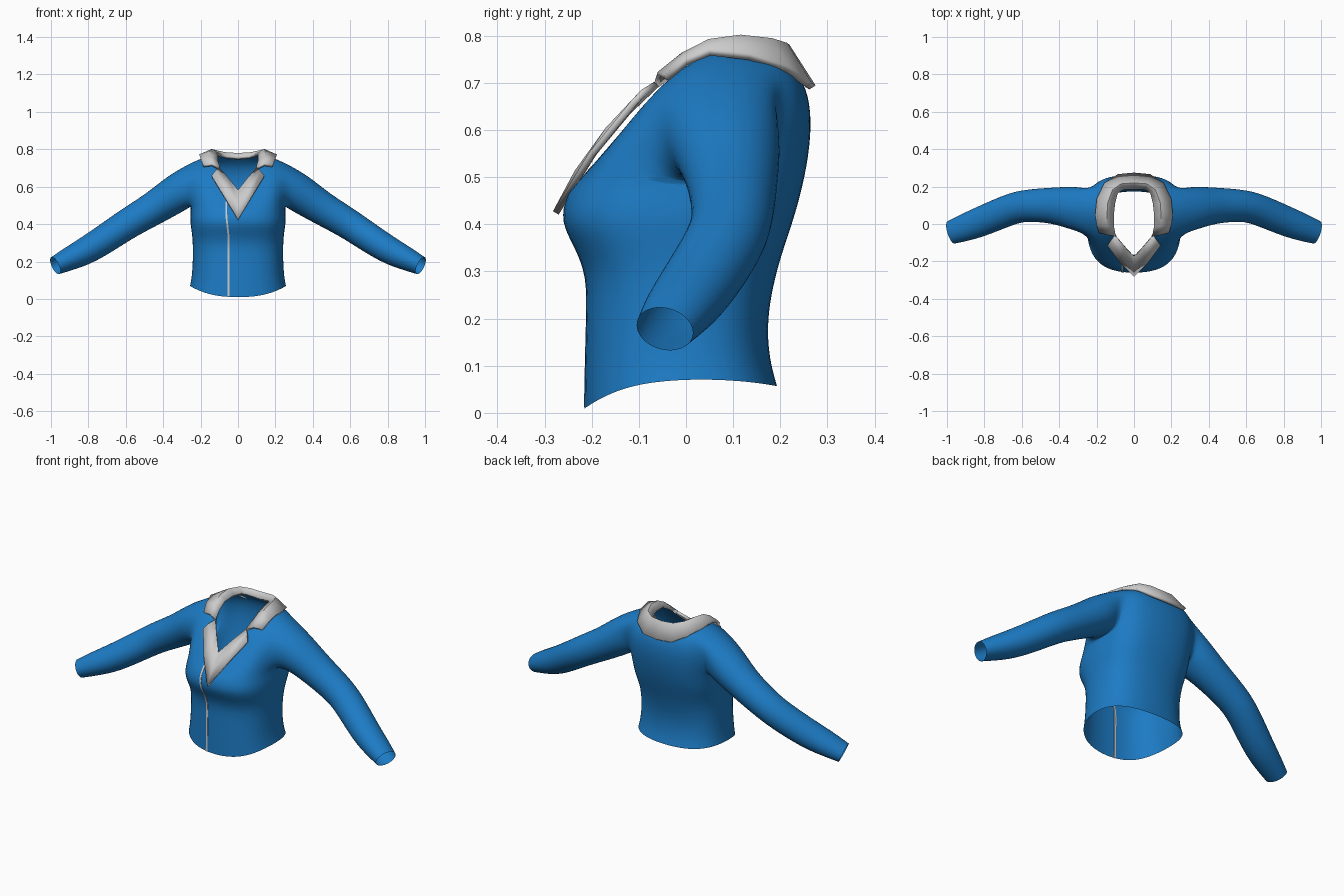
import bpy, bmesh, math
from mathutils import Vector
from mathutils.bvhtree import BVHTree

if "Cube" in bpy.data.objects:
    bpy.data.objects.remove(bpy.data.objects["Cube"])

blue = bpy.data.materials.new("blue_cloth")
blue.diffuse_color = (0.012, 0.2, 0.56, 1)
blue.use_nodes = True
blue.node_tree.nodes["Principled BSDF"].inputs["Base Color"].default_value = blue.diffuse_color


def make_object(name, bm, mat=None):
    bmesh.ops.recalc_face_normals(bm, faces=bm.faces)
    me = bpy.data.meshes.new(name)
    bm.to_mesh(me)
    bm.free()
    ob = bpy.data.objects.new(name, me)
    bpy.context.collection.objects.link(ob)
    if mat:
        me.materials.append(mat)
    return ob


def mirror(ob):
    m = ob.modifiers.new("mirror", 'MIRROR')
    m.use_clip = True
    m.merge_threshold = 0.002


def smooth(ob, angle):
    bpy.ops.object.select_all(action='DESELECT')
    ob.select_set(True)
    bpy.context.view_layer.objects.active = ob
    bpy.ops.object.shade_smooth_by_angle(angle=math.radians(angle))


def spow(v, p):
    return math.copysign(abs(v) ** p, v)


def body_ring(z, a, yf, yb, c, front_drop, back_drop, p):
    """Half ring of nine points from centre front to centre back."""
    pts = []
    for k in range(9):
        t = math.pi * k / 8
        s, co = math.sin(t), math.cos(t)
        if k in (0, 8):
            s = 0
        half = (c - yf) if co > 0 else (yb - c)
        drop = (front_drop if co > 0 else back_drop) * co * co
        pts.append(Vector((1.025 * a * spow(s, p),
                           c - 1.015 * half * spow(co, p), z - drop)))
    return pts


# Jacket body: waist and bust rings, then curved columns up to the neckline
rings = [body_ring(*r) for r in (
    (.072, .255, -.217, .194, 0, .066, .016, .8),
    (.115, .246, -.216, .177, 0, .03, 0, .8),
    (.20, .240, -.213, .172, 0, 0, 0, .8),
    (.29, .240, -.211, .190, 0, 0, 0, .8),
    (.35, .244, -.236, .208, 0, 0, 0, .75),
    (.42, .256, -.268, .232, .01, .015, 0, .72),
    (.50, .250, -.255, .253, .06, .04, 0, .75))]
bulge = [(0, -.23, .49), (.09, -.19, .53), (.2, -.14, .62), (.26, -.05, .76),
         (.3, .08, .81), (.27, .23, .77), (.2, .285, .74), (.1, .295, .72),
         (0, .3, .71)]
neck = [(0, -.185, .54), (.055, -.125, .61), (.1, -.06, .685), (.12, 0, .74),
        (.125, .07, .77), (.115, .13, .77), (.09, .17, .765), (.05, .19, .76),
        (0, .2, .755)]
arm = rings[-1]
for t in (.22, .45, .7, 1):
    rings.append([a * (1 - t) ** 2 + Vector(b) * 2 * t * (1 - t) + Vector(n) * t * t
                  for a, b, n in zip(arm, bulge, neck)])

bm = bmesh.new()
grid = [[bm.verts.new(p) for p in r] for r in rings]
for i in range(len(grid) - 1):
    for k in range(8):
        if 6 <= i <= 8 and k in (3, 4):      # armhole
            continue
        bm.faces.new((grid[i][k], grid[i][k + 1], grid[i + 1][k + 1], grid[i + 1][k]))
for i in (7, 8):
    bm.verts.remove(grid[i][4])

# Sleeve: ten-sided rings carried on from the armhole
loop = [grid[6][4], grid[6][5], grid[7][5], grid[8][5], grid[9][5],
        grid[9][4], grid[9][3], grid[8][3], grid[7][3], grid[6][3]]
path = [(.315, .085, .575, .118, .105), (.43, .1, .495, .096, .09),
        (.57, .1, .415, .086, .083), (.65, .085, .362, .084, .08),
        (.80, .02, .262, .082, .076), (.90, -.018, .215, .075, .064),
        (.977, -.045, .178, .063, .05)]
cent = [Vector(p[:3]) for p in path]
for i, p in enumerate(path):
    T = (cent[min(i + 1, len(path) - 1)] - cent[max(i - 1, 0)]).normalized()
    side = Vector((0, 1, 0))
    side = (side - T * side.dot(T)).normalized()
    up = T.cross(side)
    new = []
    for j in range(10):
        f = math.radians(-90 + 36 * j)
        new.append(bm.verts.new(cent[i] + 1.06 * (side * math.cos(f) * p[3] + up * math.sin(f) * p[4])))
    for j in range(10):
        bm.faces.new((loop[j], loop[(j + 1) % 10], new[(j + 1) % 10], new[j]))
    loop = new
jacket = make_object("jacket_body", bm, blue)
mirror(jacket)
sub = jacket.modifiers.new("subdivision", 'SUBSURF')
sub.levels = sub.render_levels = 2
smooth(jacket, 80)


def band(name, rows, thickness):
    """Mirrored cloth band from rows of points running inner edge to outer edge."""
    bm = bmesh.new()
    g = [[bm.verts.new(p) for p in r] for r in rows]
    for a, b in zip(g, g[1:]):
        for k in range(len(a) - 1):
            bm.faces.new((a[k], a[k + 1], b[k + 1], b[k]))
    ob = make_object(name, bm)
    mirror(ob)
    s = ob.modifiers.new("thickness", 'SOLIDIFY')
    s.thickness, s.offset = thickness, 0
    smooth(ob, 40)


# Collar around the neck, folded over
band("collar", [
    [(0, .19, .752), (0, .218, .772), (0, .268, .69)],
    [(.06, .187, .757), (.07, .212, .777), (.085, .26, .695)],
    [(.092, .165, .767), (.115, .18, .787), (.155, .215, .728)],
    [(.105, .11, .772), (.14, .115, .794), (.195, .135, .755)],
    [(.112, .045, .765), (.145, .05, .785), (.205, .05, .765)],
    [(.11, -.01, .735), (.145, -.005, .757), (.198, .0, .745)],
    [(.1, -.062, .697), (.14, -.055, .717), (.185, -.042, .71)]], .016)

# Lapels meeting in a V
band("lapels", [
    [(.1, -.062, .697), (.122, -.09, .68), (.14, -.113, .655)],
    [(.05, -.122, .64), (.066, -.165, .6), (.075, -.2, .548)],
    [(0, -.178, .578), (0, -.23, .51), (0, -.276, .424)]], .014)

# Front closure strip laid along the body surface
bpy.context.view_layer.update()
tree = BVHTree.FromObject(jacket, bpy.context.evaluated_depsgraph_get())
bm = bmesh.new()
prev = None
for i in range(27):
    z = .012 + .51 * i / 26
    x = -.05 - .013 * min(1, max(0, (z - .33) / .12))
    hit = tree.ray_cast(Vector((x, -1, z)), Vector((0, 1, 0)))[0]
    if hit is None or hit.y > -.1:
        continue
    sec = [bm.verts.new((x + dx, hit.y + dy, z))
           for dx, dy in ((-.005, -.003), (.005, -.003), (.005, .004), (-.005, .004))]
    if prev:
        for j in range(4):
            bm.faces.new((prev[j], prev[(j + 1) % 4], sec[(j + 1) % 4], sec[j]))
    prev = sec
smooth(make_object("front_closure", bm), 40)
